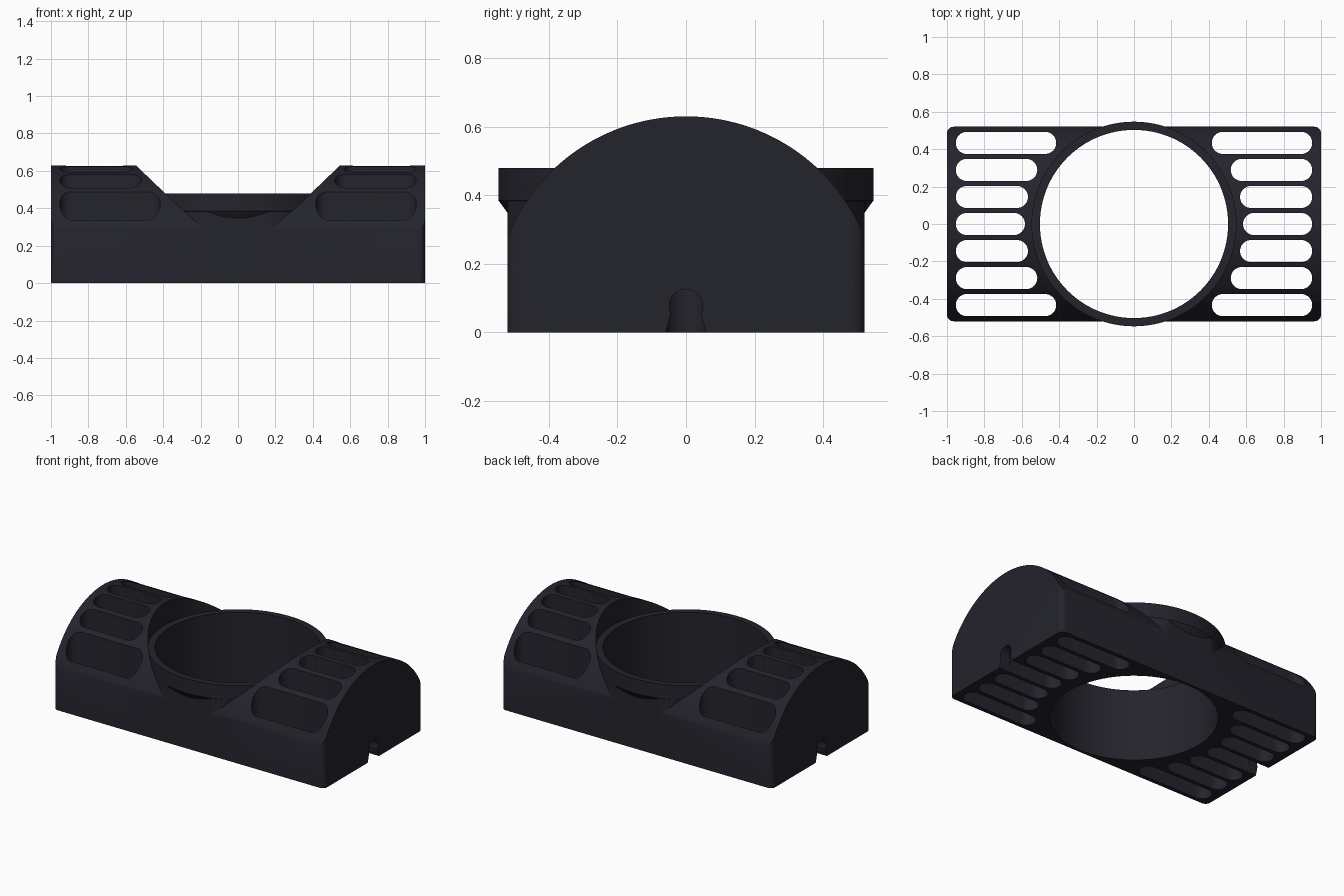
import bpy, bmesh, math
from mathutils import Vector

if "Cube" in bpy.data.objects:
    bpy.data.objects.remove(bpy.data.objects["Cube"], do_unlink=True)

HALF_W, HALF_D, TOP, SHOULDER = 1.0, 0.52, 0.63, 0.28
RIM_TOP, RIM_R, HOLE_R = 0.48, 0.546, 0.503

mat = bpy.data.materials.new("dark slate plastic")
color = (0.0175, 0.017, 0.0255, 1)
mat.diffuse_color = color
mat.use_nodes = True
shader = next(n for n in mat.node_tree.nodes if n.type == "BSDF_PRINCIPLED")
shader.inputs["Base Color"].default_value = color
shader.inputs["Roughness"].default_value = 0.6


def arc(cx, cy, r, a0, a1, n):
    """Points on an arc, angles in degrees."""
    angles = [math.radians(a0 + (a1 - a0) * i / n) for i in range(n + 1)]
    return [(cx + r * math.cos(a), cy + r * math.sin(a)) for a in angles]


def circle(r, n=128):
    return arc(0, 0, r, 0, 360, n)[:-1]


def add_loft(bm, rings):
    """Closed solid through matching rings of 3D points."""
    loops = [[bm.verts.new(p) for p in ring] for ring in rings]
    for low, high in zip(loops, loops[1:]):
        for i in range(len(low)):
            j = (i + 1) % len(low)
            bm.faces.new((low[i], low[j], high[j], high[i]))
    bm.faces.new(loops[0][::-1])
    bm.faces.new(loops[-1])


def solid(name, stacks):
    bm = bmesh.new()
    for rings in stacks:
        add_loft(bm, rings)
    bmesh.ops.recalc_face_normals(bm, faces=bm.faces)
    mesh = bpy.data.meshes.new(name)
    bm.to_mesh(mesh)
    bm.free()
    mesh.materials.append(mat)
    obj = bpy.data.objects.new(name, mesh)
    bpy.context.scene.collection.objects.link(obj)
    return obj


def upright(pts, low, high):
    return [[Vector((x, y, z)) for x, y in pts] for z in (low, high)]


def sideways(pts, low, high):
    return [[Vector((x, y, z)) for y, z in pts] for x in (low, high)]


def combine(obj, other, operation):
    """Apply a boolean and discard the helper."""
    other.hide_render = True
    mod = obj.modifiers.new(operation.lower(), "BOOLEAN")
    mod.operation, mod.object, mod.solver = operation, other, "EXACT"
    bpy.context.view_layer.update()
    evaluated = obj.evaluated_get(bpy.context.evaluated_depsgraph_get())
    result = bpy.data.meshes.new_from_object(evaluated)
    obj.modifiers.clear()
    obj.data = result
    bpy.data.objects.remove(other, do_unlink=True)


# Footprint with rounded corners
CORNER = 0.035
plan = []
for sx, sy, start in ((1, 1, 0), (-1, 1, 90), (-1, -1, 180), (1, -1, 270)):
    plan += arc(sx * (HALF_W - CORNER), sy * (HALF_D - CORNER), CORNER, start, start + 90, 8)

# Domed body: footprint limited by an arched cross-section
rise = TOP - SHOULDER
dome_r = (HALF_D ** 2 + rise ** 2) / (2 * rise)
dome_z = TOP - dome_r
edge = math.degrees(math.atan2(SHOULDER - dome_z, HALF_D))
arch = arc(0, dome_z, dome_r, edge, 180 - edge, 64)
arch = [(0.7, -0.1), (0.7, SHOULDER - 0.001)] + arch + [(-0.7, SHOULDER - 0.001), (-0.7, -0.1)]
body = solid("holder_body", [upright(plan, 0, 0.8)])
combine(body, solid("arch_limit", [sideways(arch, -1.2, 1.2)]), "INTERSECT")

# Round seat cut down through the dome
combine(body, solid("seat_cutter", [upright(circle(RIM_R - 0.0005), 0.1, 1)]), "DIFFERENCE")

# Central collar, trimmed flat at front and back, with a flared lip
collar = solid("collar", [upright(circle(RIM_R), 0, RIM_TOP)])
combine(collar, solid("collar_limit", [upright(plan, -0.1, 0.8)]), "INTERSECT")
lip_profile = ((0.507, 0.33), (RIM_R + 0.001, 0.385), (RIM_R + 0.001, RIM_TOP))
lip = solid("lip", [[[Vector((x, y, z)) for x, y in circle(r)] for r, z in lip_profile]])
combine(collar, lip, "UNION")
combine(body, collar, "UNION")

# Through hole
combine(body, solid("hole_cutter", [upright(circle(HOLE_R), -0.1, 1)]), "DIFFERENCE")

# Rows of rounded vent slots on both wings
SLOT_R, PITCH, OUTER = 0.059, 0.1445, 0.953
slots = []
for row in range(-3, 4):
    inner = (0.583, 0.567, 0.517, 0.416)[abs(row)]
    y = row * PITCH
    capsule = arc(OUTER - SLOT_R, y, SLOT_R, -90, 90, 16) + arc(inner + SLOT_R, y, SLOT_R, 90, 270, 16)
    slots.append(upright(capsule, -0.1, 1))
    slots.append(upright([(-x, py) for x, py in capsule], -0.1, 1))
combine(body, solid("slot_cutter", slots), "DIFFERENCE")

# Keyhole cable notches in the end walls
keyhole = arc(0, 0.077, 0.049, -25, 205, 24)
keyhole += [(-0.059, 0), (-0.059, -0.05), (0.059, -0.05), (0.059, 0)]
notches = [sideways(keyhole, 0.9, 1.1), sideways(keyhole, -1.1, -0.9)]
combine(body, solid("notch_cutter", notches), "DIFFERENCE")

# Smooth curves, crisp edges
for obj in bpy.context.selected_objects:
    obj.select_set(False)
body.select_set(True)
bpy.context.view_layer.objects.active = body
bpy.ops.object.shade_smooth_by_angle(angle=math.radians(30))
